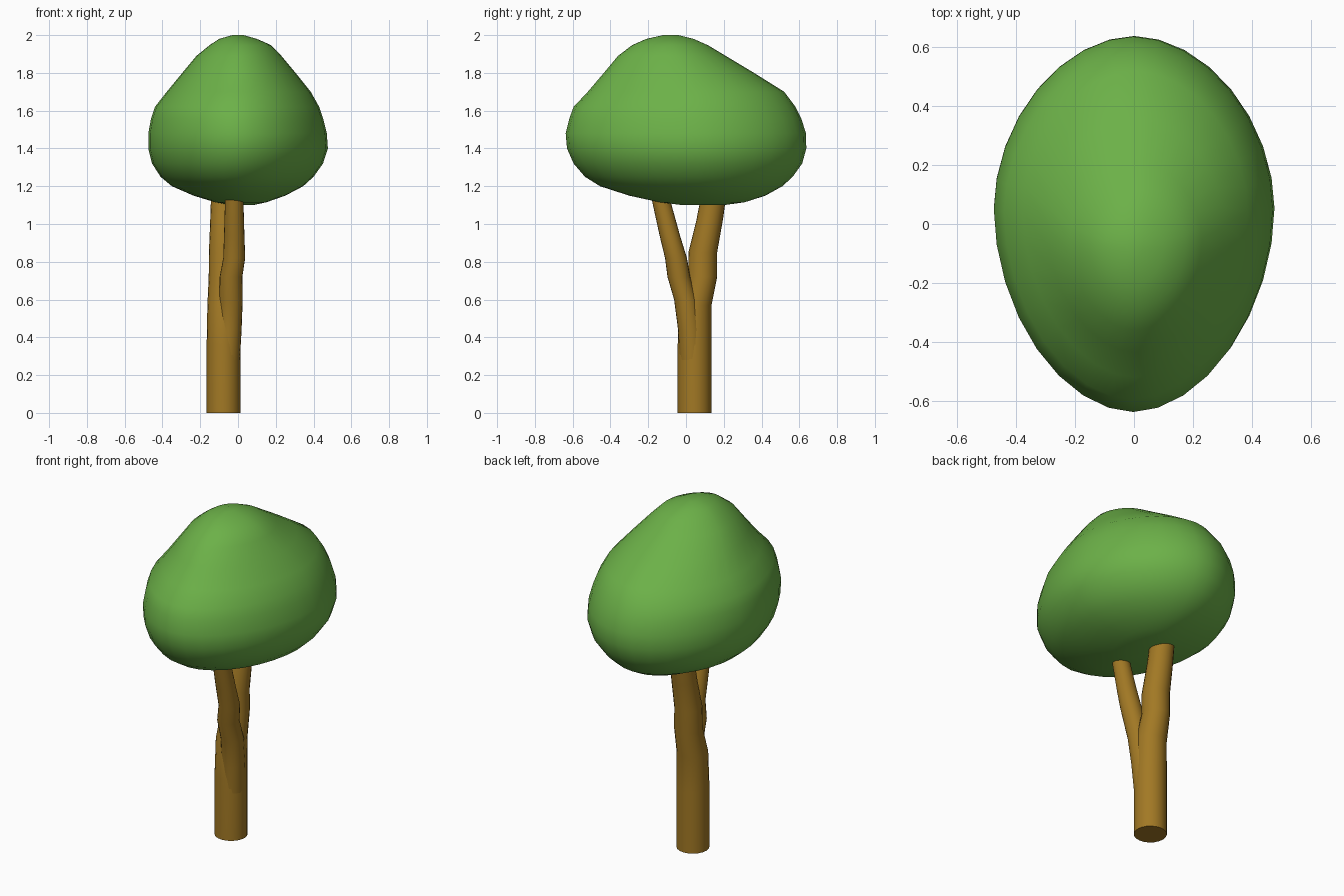
import bpy, bmesh, math

if "Cube" in bpy.data.objects:
    bpy.data.objects.remove(bpy.data.objects["Cube"])


def material(name, rgb):
    m = bpy.data.materials.new(name)
    m.diffuse_color = (*rgb, 1)
    m.use_nodes = True
    m.node_tree.nodes["Principled BSDF"].inputs["Base Color"].default_value = m.diffuse_color
    return m


def loft(name, rings, mat, angle):
    """Skin a stack of equal-count rings, cap both ends, smooth by angle."""
    bm = bmesh.new()
    loops = [[bm.verts.new(p) for p in r] for r in rings]
    n = len(loops[0])
    for a, b in zip(loops, loops[1:]):
        for i in range(n):
            j = (i + 1) % n
            bm.faces.new((a[i], a[j], b[j], b[i]))
    bm.faces.new(loops[0][::-1])
    bm.faces.new(loops[-1])
    bmesh.ops.recalc_face_normals(bm, faces=bm.faces)
    me = bpy.data.meshes.new(name)
    bm.to_mesh(me)
    bm.free()
    me.materials.append(mat)
    ob = bpy.data.objects.new(name, me)
    bpy.context.collection.objects.link(ob)
    bpy.ops.object.select_all(action='DESELECT')
    ob.select_set(True)
    bpy.context.view_layer.objects.active = ob
    bpy.ops.object.shade_smooth_by_angle(angle=math.radians(angle))
    return ob


def spow(v, e):
    return math.copysign(abs(v) ** e, v)


def crown_ring(z, xl, xr, y0, y1, n=32):
    """Egg outline: slightly flattened quadrants, widest a little behind the middle."""
    cx, cy = (xl + xr) / 2, y0 + (y1 - y0) * 0.54
    pts = []
    for i in range(n):
        t = 2 * math.pi * i / n
        c, s = spow(math.cos(t), 2 / 1.87), spow(math.sin(t), 2 / 1.87)
        pts.append((cx + c * (xr - xl) / 2, cy + s * (y1 - cy if s > 0 else cy - y0), z))
    return pts


def tube_ring(x, y, z, r, n=20):
    return [(x + r * math.cos(2 * math.pi * i / n),
             y + r * math.sin(2 * math.pi * i / n), z) for i in range(n)]


leaf = material("leaf green", (0.15, 0.44, 0.065))
bark = material("bark brown", (0.36, 0.19, 0.018))

# Crown: z, x min, x max, y min, y max of each level
levels = [
    (1.10, -.04, .08, -.02, .20), (1.115, -.12, .15, -.14, .31),
    (1.15, -.235, .25, -.30, .42), (1.20, -.35, .345, -.455, .51),
    (1.25, -.41, .40, -.535, .565), (1.32, -.455, .45, -.595, .615),
    (1.40, -.475, .476, -.63, .637), (1.48, -.475, .47, -.637, .635),
    (1.56, -.46, .45, -.617, .61), (1.62, -.44, .43, -.595, .58),
    (1.70, -.377, .385, -.52, .52), (1.80, -.295, .305, -.435, .36),
    (1.89, -.22, .23, -.36, .21), (1.947, -.15, .175, -.285, .115),
    (1.98, -.10, .10, -.21, .04), (2.0, -.03, .03, -.12, -.04)]
loft("crown", [crown_ring(*l) for l in levels], leaf, 60)

# Trunk bending backwards into the thick branch: x, y, z, radius
trunk = [(-.077, .045, 0, .089), (-.077, .045, .36, .089), (-.077, .05, .57, .085),
         (-.078, .088, .72, .077), (-.078, .089, .85, .076), (-.077, .125, 1.02, .07),
         (-.076, .145, 1.14, .067)]
loft("trunk", [tube_ring(*p) for p in trunk], bark, 45)

# Thin branch forking forwards
branch = [(-.06, .035, .28, .07), (-.045, .022, .44, .064), (-.037, -.001, .60, .062),
          (-.037, -.038, .72, .06), (-.02, -.053, .82, .058), (-.02, -.086, .94, .054),
          (-.02, -.128, 1.11, .049), (-.02, -.135, 1.14, .048)]
loft("front_branch", [tube_ring(*p) for p in branch], bark, 45)
